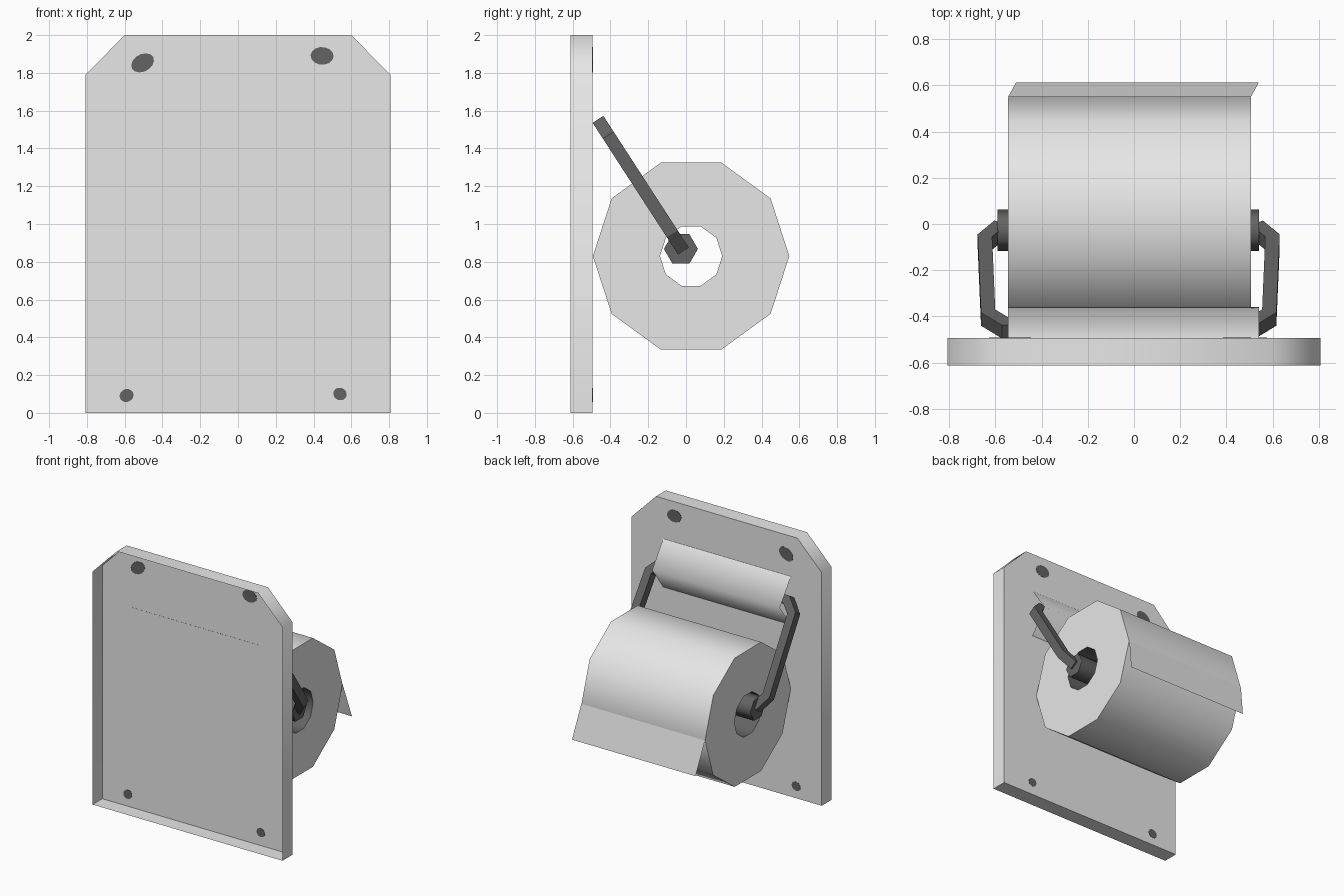
import bpy, bmesh, math
from mathutils import Vector

if "Cube" in bpy.data.objects:
    bpy.data.objects.remove(bpy.data.objects["Cube"])


def material(name, v):
    m = bpy.data.materials.new(name)
    m.diffuse_color = (v, v, v, 1)
    m.use_nodes = True
    m.node_tree.nodes["Principled BSDF"].inputs["Base Color"].default_value = m.diffuse_color
    return m


WHITE = material("off_white", 0.8)
DARK = material("dark_grey", 0.125)
CX = -0.02  # roll and wire sit slightly off centre


def make(name, bm, mats, smooth=None, fix=True):
    if fix:
        bmesh.ops.recalc_face_normals(bm, faces=bm.faces)
    me = bpy.data.meshes.new(name)
    bm.to_mesh(me)
    bm.free()
    for m in mats:
        me.materials.append(m)
    ob = bpy.data.objects.new(name, me)
    bpy.context.collection.objects.link(ob)
    if smooth:
        bpy.ops.object.select_all(action='DESELECT')
        ob.select_set(True)
        bpy.context.view_layer.objects.active = ob
        bpy.ops.object.shade_smooth_by_angle(angle=math.radians(smooth))
    return ob


def bridge(bm, rings, closed=True):
    """Join rings of verts with quads."""
    for a, b in zip(rings, rings[1:]):
        n = len(a)
        for i in range(n if closed else n - 1):
            j = (i + 1) % n
            bm.faces.new((a[i], a[j], b[j], b[i]))


def prism(name, pts, axis, lo, hi, mat, smooth=None, open_front=False):
    """Extrude a profile along x (pts are y,z) or y (pts are x,z)."""
    place = (lambda p, d: (d, p[0], p[1])) if axis == 'x' else (lambda p, d: (p[0], d, p[1]))
    bm = bmesh.new()
    rings = [[bm.verts.new(place(p, d)) for p in pts] for d in (lo, hi)]
    bridge(bm, rings)
    for r in rings[1 if open_front else 0:]:
        bm.faces.new(r)
    return make(name, bm, [mat], smooth)


def ngon(cx, cy, r, n, r2=None, tilt=0):
    r2 = r2 or r
    c, s = math.cos(tilt), math.sin(tilt)
    out = []
    for k in range(n):
        a = 2 * math.pi * k / n
        u, v = r * math.cos(a), r2 * math.sin(a)
        out.append((cx + u * c - v * s, cy + u * s + v * c))
    return out


# Wall board with clipped top corners: a shallow shell, open on the wall side
prism("back_board", [(-.807, 0), (.807, 0), (.807, 1.79), (.6, 2), (-.6, 2), (-.807, 1.79)],
      'y', -.612, -.494, WHITE, 50, open_front=True)

# Flat screw spots, showing on both sides of the board's face
for i, (x, z, a, b, t) in enumerate([(-.505, 1.853, .064, .046, .5), (.445, 1.89, .061, .047, -.05),
                                     (-.59, .092, .038, .034, .4), (.54, .1, .036, .033, -.4)]):
    prism(f"screw_{i + 1}", ngon(x, z, a, 14, b, t), 'y', -.496, -.492, DARK)

# Paper roll: ten-sided ring, dark inside the core
RY, RZ, X0, X1 = .027, .83, CX - .525, CX + .525
bm = bmesh.new()
rings = [[bm.verts.new((x, y, z)) for y, z in ngon(RY, RZ, r, 10)]
         for x, r in ((X0, .52), (X1, .52), (X1, .165), (X0, .165))]
bridge(bm, rings + rings[:1])
for f in bm.faces:
    c = f.calc_center_median()
    f.material_index = int(math.hypot(c.y - RY, c.z - RZ) < .2)
make("paper_roll", bm, [WHITE, DARK], 40)

# Loose end of the paper, hanging on a tangent and slightly skewed
bm = bmesh.new()
rings = [[bm.verts.new((X0 + s, y, z)), bm.verts.new((X1 + s, y, z))]
         for s, y, z in ((0, .549, .83), (.035, .612, .57))]
bridge(bm, rings, False)
make("loose_sheet", bm, [WHITE], fix=False)

# Folded strap that holds the wire to the board
bm = bmesh.new()
rings = [[bm.verts.new((x, y, z)) for x in (-.545, .54)]
         for y, z in ((-.494, 1.69), (-.36, 1.5), (-.494, 1.32))]
bridge(bm, rings, False)
make("wire_strap", bm, [WHITE], 120, fix=False)

# Square wire hanger, a mitred sweep in a slanted plane
half = [(.555, -.023), (.622, -.078), (.608, -.405), (.535, -.449)]
path = [(-x, y) for x, y in half] + half[::-1]
d = Vector((0, .544, -.839))
n = Vector((0, .839, .544))
origin = Vector((-.023, -.449, 1.528))
P = [Vector((x, (y + .449) / .544)) for x, y in path]
bm = bmesh.new()
rings = []
for i, p in enumerate(P):
    t1 = (p - P[i - 1]) if i else P[1] - p
    t2 = (P[i + 1] - p) if i < len(P) - 1 else t1
    n1, n2 = [Vector((-t.y, t.x)).normalized() for t in (t1, t2)]
    m = (n1 + n2).normalized()
    off = m * (.031 / m.dot(n1))
    ring = []
    for s, h in ((1, 1), (1, -1), (-1, -1), (-1, 1)):
        q = p + off * s
        ring.append(bm.verts.new(origin + Vector((q.x, 0, 0)) + d * q.y + n * (.034 * h)))
    rings.append(ring)
bridge(bm, rings)
bm.faces.new(rings[0])
bm.faces.new(rings[-1])
make("wire_hanger", bm, [DARK])

# Six-sided spindle through the core
prism("spindle", ngon(-.027, .868, .09, 6), 'x', -.59, .54, DARK, 65)
